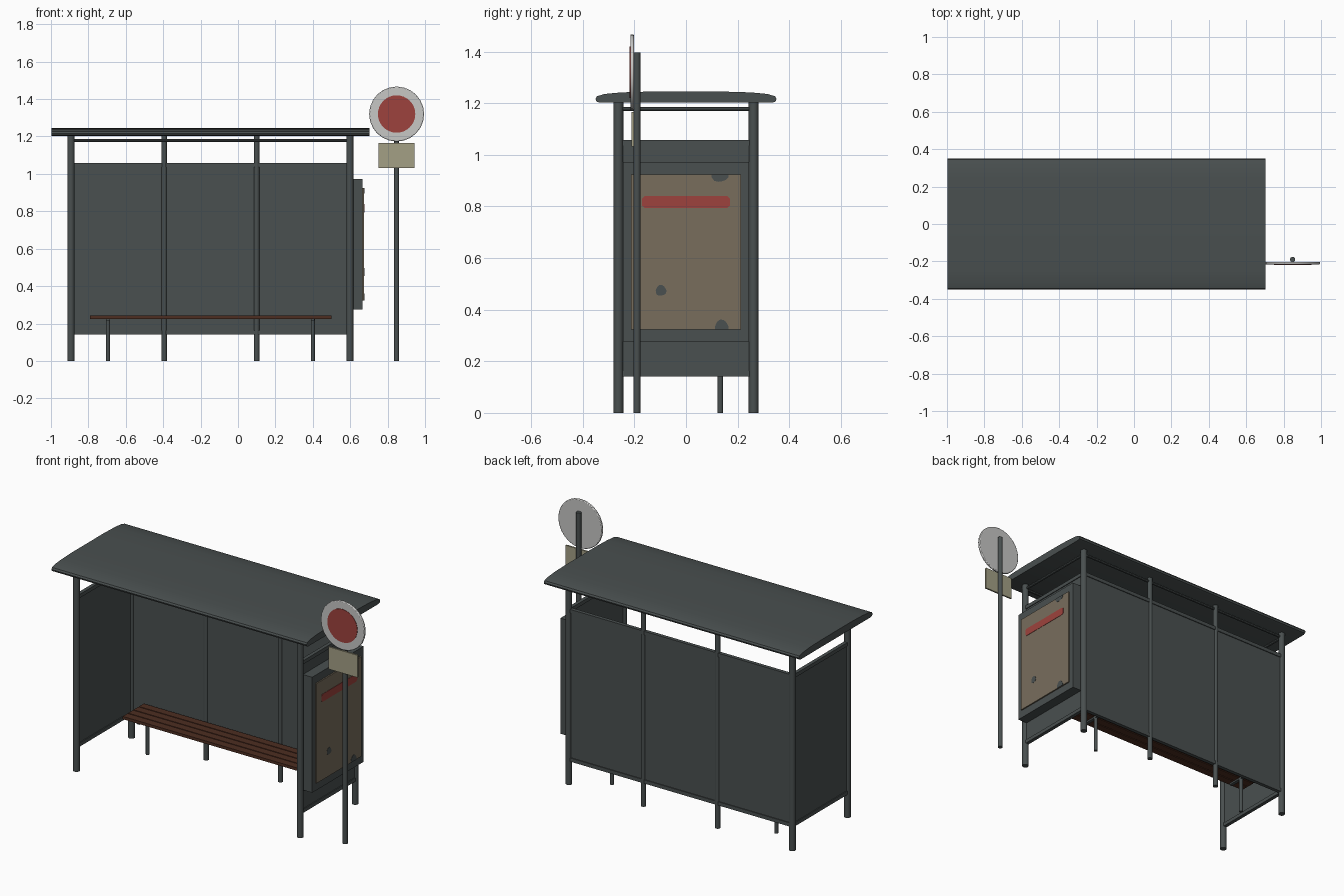
import bpy, bmesh, math
from mathutils import Matrix

if "Cube" in bpy.data.objects:
    bpy.data.objects.remove(bpy.data.objects["Cube"])


def mat(name, rgb):
    m = bpy.data.materials.new(name)
    m.diffuse_color = (*rgb, 1)
    m.use_nodes = True
    m.node_tree.nodes["Principled BSDF"].inputs["Base Color"].default_value = m.diffuse_color
    return m


METAL = mat("dark grey metal", (0.067, 0.079, 0.079))
WOOD = mat("dark brown wood", (0.075, 0.027, 0.015))
PAPER = mat("tan paper", (0.19, 0.155, 0.108))
RED = mat("dull red", (0.34, 0.055, 0.047))
WHITE = mat("pale grey", (0.57, 0.57, 0.56))
KHAKI = mat("khaki plate", (0.37, 0.35, 0.235))


def finish(name, bm, m, smooth=False, bevel=0):
    bmesh.ops.recalc_face_normals(bm, faces=bm.faces[:])
    me = bpy.data.meshes.new(name)
    bm.to_mesh(me)
    bm.free()
    ob = bpy.data.objects.new(name, me)
    bpy.context.collection.objects.link(ob)
    me.materials.append(m)
    if bevel:
        b = ob.modifiers.new("bevel", 'BEVEL')
        b.width, b.segments = bevel, 2
    if smooth:
        bpy.ops.object.select_all(action='DESELECT')
        ob.select_set(True)
        bpy.context.view_layer.objects.active = ob
        bpy.ops.object.shade_smooth_by_angle(angle=math.radians(40))
    return ob


def box(name, x0, x1, y0, y1, z0, z1, m, bevel=0):
    bm = bmesh.new()
    c = ((x0 + x1) / 2, (y0 + y1) / 2, (z0 + z1) / 2)
    bmesh.ops.create_cube(bm, size=1, matrix=Matrix.Translation(c) @
                          Matrix.Diagonal((x1 - x0, y1 - y0, z1 - z0, 1)))
    return finish(name, bm, m, bevel=bevel)


def cyl(name, c, r, h, m, axis='Z', sides=16, bevel=0):
    rot = {'Z': Matrix(), 'Y': Matrix.Rotation(math.pi / 2, 4, 'X'),
           'X': Matrix.Rotation(math.pi / 2, 4, 'Y')}[axis]
    bm = bmesh.new()
    bmesh.ops.create_cone(bm, cap_ends=True, segments=sides, radius1=r, radius2=r,
                          depth=h, matrix=Matrix.Translation(c) @ rot)
    return finish(name, bm, m, True, bevel)


def prism(name, pts, x0, x1, m, smooth=False, bevel=0):
    """Extrude a (y, z) outline along x."""
    bm = bmesh.new()
    f = bm.faces.new([bm.verts.new((x0, y, z)) for y, z in pts])
    r = bmesh.ops.extrude_face_region(bm, geom=[f])
    bmesh.ops.translate(bm, vec=(x1 - x0, 0, 0),
                        verts=[v for v in r['geom'] if isinstance(v, bmesh.types.BMVert)])
    return finish(name, bm, m, smooth, bevel)


XL, XR, YP = -0.893, 0.598, 0.262

# Roof slab with gently crowned top and rounded eaves
half = [(0.335, 1.202), (0.347, 1.207), (0.351, 1.217), (0.345, 1.227),
        (0.315, 1.236), (0.25, 1.242), (0.15, 1.245)]
prism("roof", half + [(-y, z) for y, z in reversed(half)], -0.998, 0.702, METAL, True)

# Corner posts and slimmer rear posts
for x, side in ((XL, "left"), (XR, "right")):
    for y, end in ((-YP, "front"), (YP, "back")):
        cyl(f"{end}_{side}_post", (x, y, 0.602), 0.019, 1.204, METAL)
for i, x in enumerate((-0.395, 0.1)):
    cyl(f"rear_middle_post_{i + 1}", (x, YP, 0.602), 0.015, 1.204, METAL)

# Wall panels with top and bottom rails, plus thin rails under the roof
box("back_panel", XL, XR, YP - 0.006, YP + 0.006, 0.145, 1.055, METAL)
for z, n in ((0.152, "bottom"), (1.047, "top")):
    box(f"back_{n}_rail", XL, XR, YP - 0.011, YP + 0.011, z - 0.011, z + 0.011, METAL)
for y, n in ((-YP, "front"), (YP, "back")):
    cyl(f"{n}_roof_rail", ((XL + XR) / 2, y, 1.178), 0.008, XR - XL, METAL, 'X', 8)
for x, side in ((XL, "left"), (XR, "right")):
    box(f"{side}_panel", x - 0.006, x + 0.006, -YP, YP, 0.145, 1.055, METAL)
    for z, n in ((0.152, "bottom"), (1.047, "top")):
        box(f"{side}_{n}_rail", x - 0.011, x + 0.011, -YP, YP, z - 0.011, z + 0.011, METAL)
    cyl(f"{side}_roof_rail", (x, 0, 1.178), 0.008, 2 * YP, METAL, 'Y', 8)

# Bench of four slats on two legs
for i in range(4):
    y = 0.03 + i * 0.052
    box(f"bench_slat_{i + 1}", -0.79, 0.5, y, y + 0.046, 0.225, 0.242, WOOD)
for x, side in ((-0.695, "left"), (0.4, "right")):
    cyl(f"bench_{side}_leg", (x, 0.133, 0.115), 0.011, 0.23, METAL, sides=12)
    box(f"bench_{side}_bracket", x - 0.01, x + 0.01, 0.04, 0.225, 0.215, 0.226, METAL)

# Poster case on the outside of the right wall
box("poster_case", 0.603, 0.666, -0.245, 0.245, 0.276, 0.972, METAL)
box("poster", 0.666, 0.674, -0.213, 0.213, 0.323, 0.924, PAPER)

# Red stripe with clipped ends, and dark worn patches on the poster
prism("poster_stripe", [(-0.17, 0.803), (-0.16, 0.794), (0.16, 0.794), (0.17, 0.803),
                        (0.17, 0.831), (0.16, 0.84), (-0.16, 0.84), (-0.17, 0.831)],
      0.673, 0.676, RED)


def patch(name, y, z, r, lo=0.323, hi=0.924):
    pts = []
    for i in range(14):
        a = 2 * math.pi * i / 14
        q = r * (1 + 0.08 * math.sin(5 * i))
        pts.append((y + q * math.cos(a), z + q * math.sin(a)))
    bm = bmesh.new()
    bm.faces.new([bm.verts.new((0.6755, *p)) for p in pts])
    # trim to the poster's edges
    for co, no in (((0, 0, lo), (0, 0, -1)), ((0, 0, hi), (0, 0, 1))):
        bmesh.ops.bisect_plane(bm, geom=bm.verts[:] + bm.edges[:] + bm.faces[:],
                               plane_co=co, plane_no=no, clear_outer=True)
    r2 = bmesh.ops.extrude_face_region(bm, geom=bm.faces[:])
    bmesh.ops.translate(bm, vec=(-0.0025, 0, 0),
                        verts=[v for v in r2['geom'] if isinstance(v, bmesh.types.BMVert)])
    finish(name, bm, METAL)


patch("worn_patch_top", 0.132, 0.928, 0.034)
patch("worn_patch_bottom", 0.138, 0.333, 0.027)
patch("worn_patch_middle", -0.097, 0.474, 0.021)

# Stop sign pole, round sign with red centre, small plate below
SX = 0.848
cyl("sign_pole", (SX, -0.19, 0.698), 0.014, 1.396, METAL)
cyl("sign_disc", (SX, -0.209, 1.32), 0.147, 0.014, WHITE, 'Y', 24, 0.004)
cyl("sign_red_centre", (SX, -0.2165, 1.32), 0.1, 0.003, RED, 'Y', 32)
box("sign_plate", SX - 0.096, SX + 0.096, -0.212, -0.202, 1.032, 1.166, KHAKI)
